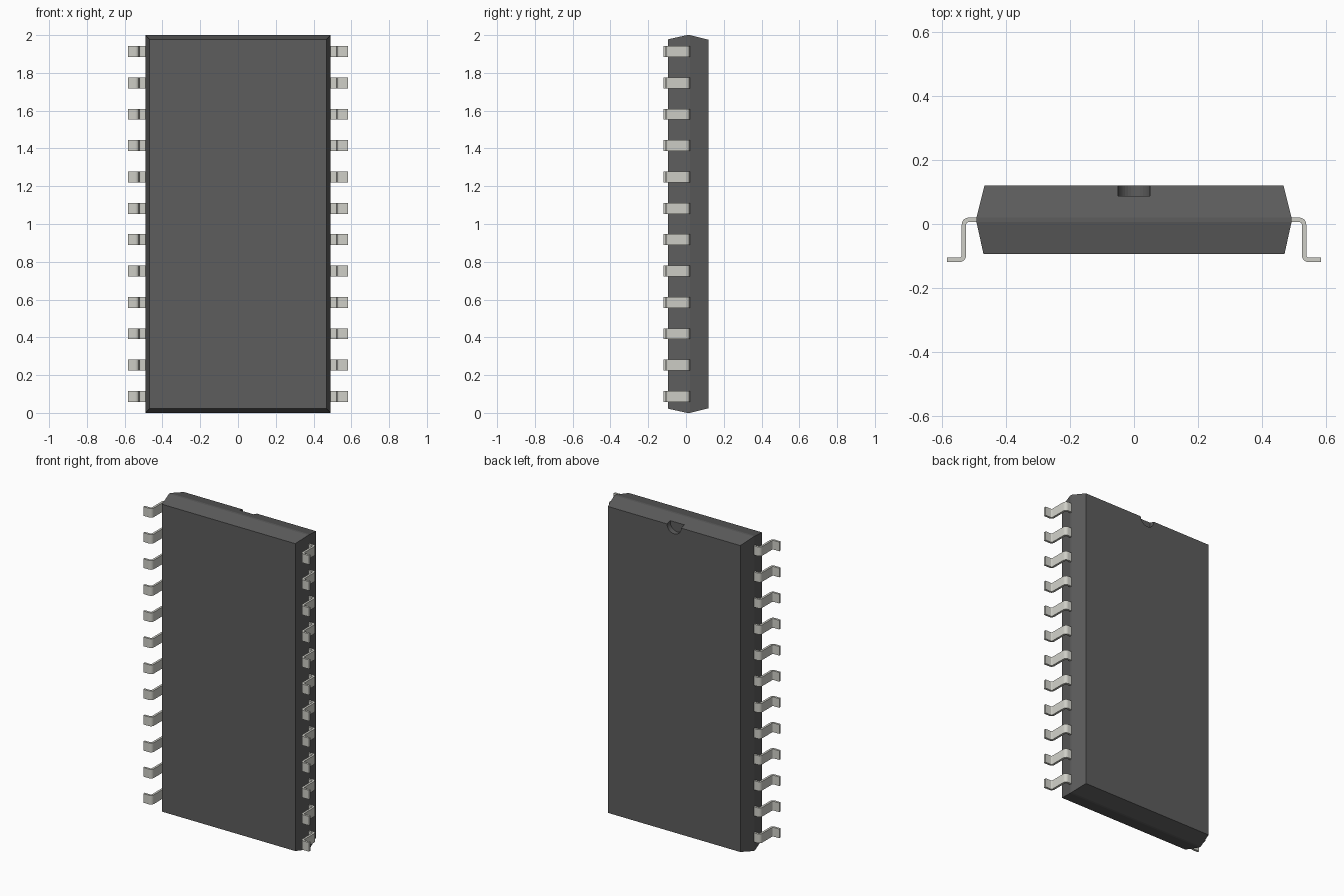
import bpy, bmesh
from math import sin, cos, radians, pi

if "Cube" in bpy.data.objects:
    bpy.data.objects.remove(bpy.data.objects["Cube"])


def material(name, rgb):
    m = bpy.data.materials.new(name)
    m.diffuse_color = (*rgb, 1)
    m.use_nodes = True
    m.node_tree.nodes["Principled BSDF"].inputs["Base Color"].default_value = m.diffuse_color
    return m


def make_object(name, bm, mat=None):
    bmesh.ops.recalc_face_normals(bm, faces=bm.faces)
    me = bpy.data.meshes.new(name)
    bm.to_mesh(me)
    bm.free()
    ob = bpy.data.objects.new(name, me)
    bpy.context.collection.objects.link(ob)
    if mat:
        me.materials.append(mat)
    return ob


dark = material("dark_plastic", (0.11, 0.11, 0.11))
metal = material("tinned_metal", (0.62, 0.62, 0.57))

# Package body: stacked rectangles (y, half width, half height) with drafted sides
bm = bmesh.new()
rings = []
for y, w, h in [(-0.094, 0.469, 0.978), (0.006, 0.491, 1.0),
                (0.020, 0.491, 1.0), (0.120, 0.466, 0.975)]:
    rings.append([bm.verts.new((sx * w, y, 1 + sz * h))
                  for sx, sz in [(-1, -1), (1, -1), (1, 1), (-1, 1)]])
for a, b in zip(rings, rings[1:]):
    for i in range(4):
        j = (i + 1) % 4
        bm.faces.new((a[i], a[j], b[j], b[i]))
bm.faces.new(rings[0])
bm.faces.new(rings[-1])
body = make_object("package_body", bm, dark)

# Round orientation notch in the back face at the top end
bpy.ops.mesh.primitive_cylinder_add(vertices=32, radius=0.05, depth=0.1,
                                    location=(0, 0.137, 1.975), rotation=(pi / 2, 0, 0))
cutter = bpy.context.object
cutter.name = "notch_cutter"
cutter.data.materials.append(dark)
cutter.hide_render = True
cutter.display_type = 'WIRE'
cut = body.modifiers.new("notch", 'BOOLEAN')
cut.object = cutter
cut.operation = 'DIFFERENCE'
cut.solver = 'EXACT'

# Gull-wing lead: bent strip profile extruded along z
T, R, SEG = 0.007, 0.0145, 5


def arc(cx, cy, r, a0, a1):
    angles = [radians(a0 + (a1 - a0) * i / SEG) for i in range(SEG + 1)]
    return [(cx + r * cos(a), cy + r * sin(a)) for a in angles]


def side(s):
    return ([(0.46, 0.013 + s * T)]
            + arc(0.53 - R, 0.013 - R, R + s * T, 90, 0)
            + arc(0.53 + R, -0.112 + R, R - s * T, 180, 270)
            + [(0.583, -0.112 + s * T)])


bm = bmesh.new()
outer, inner = side(1), side(-1)
z0, width = 0.058, 0.058
strips = [[bm.verts.new((x, y, z)) for x, y in line]
          for line, z in [(outer, z0), (inner, z0), (inner, z0 + width), (outer, z0 + width)]]
for k in range(4):
    a, b = strips[k], strips[(k + 1) % 4]
    for i in range(len(a) - 1):
        bm.faces.new((a[i], a[i + 1], b[i + 1], b[i]))
bm.faces.new([s[0] for s in strips])
bm.faces.new([s[-1] for s in strips])
leads = make_object("leads", bm, metal)

bpy.ops.object.select_all(action='DESELECT')
leads.select_set(True)
bpy.context.view_layer.objects.active = leads
bpy.ops.object.shade_smooth_by_angle(angle=radians(30))

# Twelve leads per side, mirrored to the other side
arr = leads.modifiers.new("row", 'ARRAY')
arr.count = 12
arr.use_relative_offset = False
arr.use_constant_offset = True
arr.constant_offset_displace = (0, 0, 0.166)
mir = leads.modifiers.new("both_sides", 'MIRROR')
mir.use_axis = (True, False, False)
